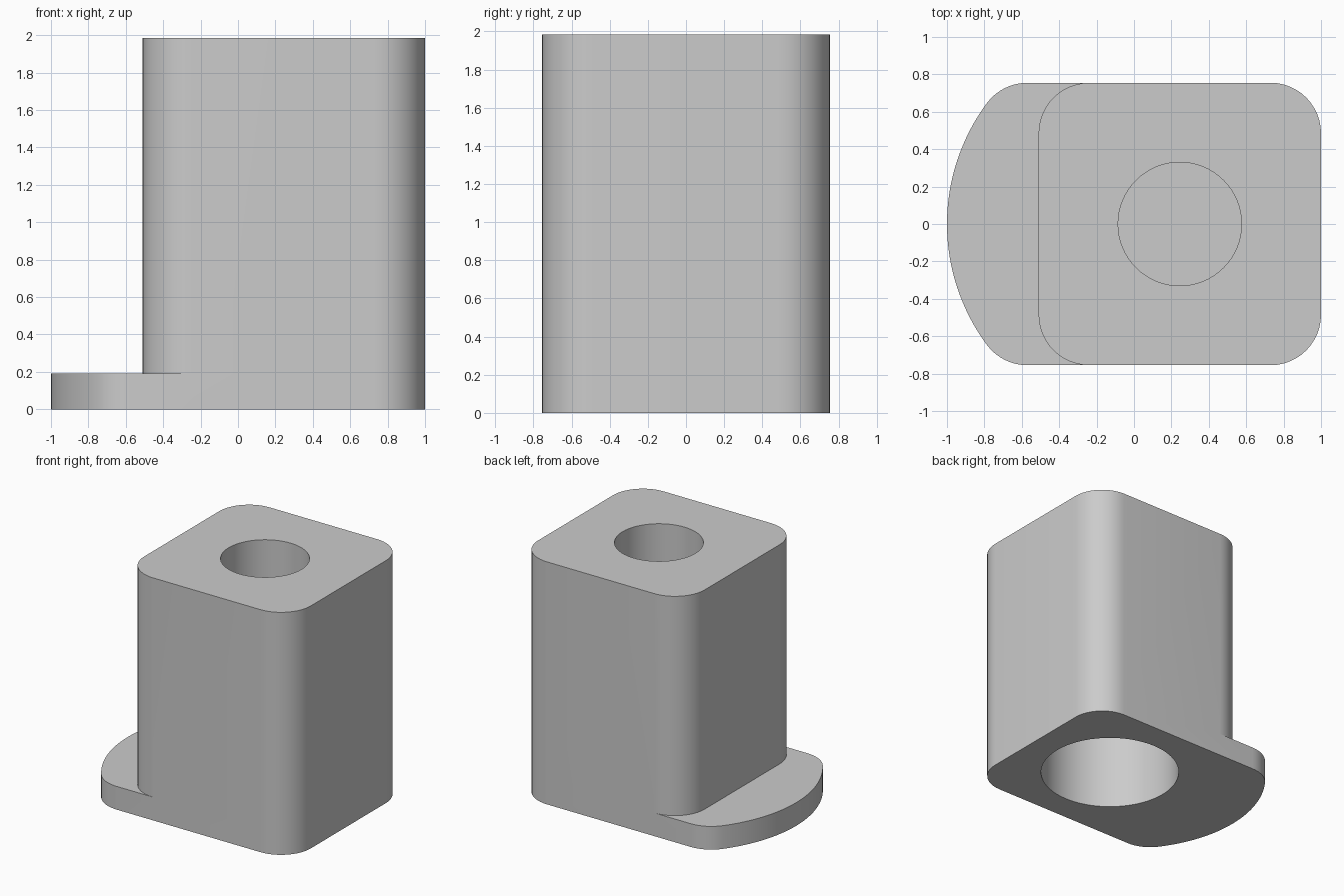
import bpy, bmesh
from math import cos, sin, pi, radians, atan2, hypot

cube = bpy.data.objects.get("Cube")
if cube:
    bpy.data.objects.remove(cube, do_unlink=True)

HALF_W, RIGHT, BODY_LEFT, TIP = 0.755, 1.0, -0.51, -1.0
FOOT_H, HEIGHT, CORNER = 0.19, 1.985, 0.27
BORE_X = 0.245

grey = bpy.data.materials.new("plain grey")
grey.use_nodes = True
colour = (0.6, 0.6, 0.6, 1)
grey.diffuse_color = colour
grey.node_tree.nodes["Principled BSDF"].inputs["Base Color"].default_value = colour


def arc(cx, cy, r, start, end, n=12):
    """Points along an arc, both ends included."""
    steps = [start + (end - start) * i / n for i in range(n + 1)]
    return [(cx + r * cos(a), cy + r * sin(a)) for a in steps]


# Plan outlines, running counter-clockwise from the front left of the body
cy = HALF_W - CORNER
cx = BODY_LEFT + CORNER
shared = ([(cx, -HALF_W)] + arc(RIGHT - CORNER, -cy, CORNER, -pi / 2, 0)
          + arc(RIGHT - CORNER, cy, CORNER, 0, pi / 2) + [(cx, HALF_W)])
body_end = (arc(cx, cy, CORNER, pi / 2, pi)[1:]
            + arc(cx, -cy, CORNER, pi, 1.5 * pi)[:-1])

# Bowed end of the foot: a large arc tangent to two rounded corners
foot_cx = -0.57
big_r = 1.085
big_cx = TIP + big_r
turn = atan2(cy, foot_cx - big_cx)
foot_end = (arc(foot_cx, cy, CORNER, pi / 2, turn, 8)
            + arc(big_cx, 0, big_r, turn, 2 * pi - turn, 32)[1:-1]
            + arc(foot_cx, -cy, CORNER, 2 * pi - turn, 1.5 * pi, 8))

# Body and foot as one closed solid
bm = bmesh.new()


def ring(points, z):
    return [bm.verts.new((x, y, z)) for x, y in points]


def walls(low, high):
    for a, b, c, d in zip(low, low[1:], high[1:], high):
        bm.faces.new((a, b, c, d))


s_low, s_mid, s_top = (ring(shared, z) for z in (0, FOOT_H, HEIGHT))
f_low, f_mid = (ring(foot_end, z) for z in (0, FOOT_H))
b_mid, b_top = (ring(body_end, z) for z in (FOOT_H, HEIGHT))


def closing(end, side):
    return [side[-1]] + end + [side[0]]


walls(s_low, s_mid)
walls(s_mid, s_top)
walls(closing(f_low, s_low), closing(f_mid, s_mid))
walls(closing(b_mid, s_mid), closing(b_top, s_top))
bm.faces.new(s_top + b_top)
bm.faces.new(list(reversed(s_low + f_low)))
bm.faces.new(closing(f_mid, s_mid) + list(reversed(b_mid)))
bmesh.ops.recalc_face_normals(bm, faces=bm.faces)
mesh = bpy.data.meshes.new("body_with_foot")
bm.to_mesh(mesh)
bm.free()
mesh.materials.append(grey)
body = bpy.data.objects.new("body_with_foot", mesh)
bpy.context.collection.objects.link(body)


def bore(name, radius, low, high):
    """Cut a blind round hole, then discard the cutter."""
    bpy.ops.mesh.primitive_cylinder_add(vertices=64, radius=radius, depth=high - low,
                                        location=(BORE_X, 0, (low + high) / 2))
    cutter = bpy.context.object
    cutter.name = name
    cutter.hide_render = True
    cutter.data.materials.append(grey)
    cut = body.modifiers.new(name, 'BOOLEAN')
    cut.operation = 'DIFFERENCE'
    cut.solver = 'EXACT'
    cut.object = cutter
    bpy.ops.object.select_all(action='DESELECT')
    bpy.context.view_layer.objects.active = body
    body.select_set(True)
    bpy.ops.object.modifier_apply(modifier=name)
    bpy.data.objects.remove(cutter, do_unlink=True)


# Narrow hole from the top, wide socket from below
bore("top_hole", 0.33, HEIGHT - 0.6, HEIGHT + 0.1)
bore("bottom_socket", 0.535, -0.1, 1.0)

bpy.ops.object.shade_smooth_by_angle(angle=radians(30))
